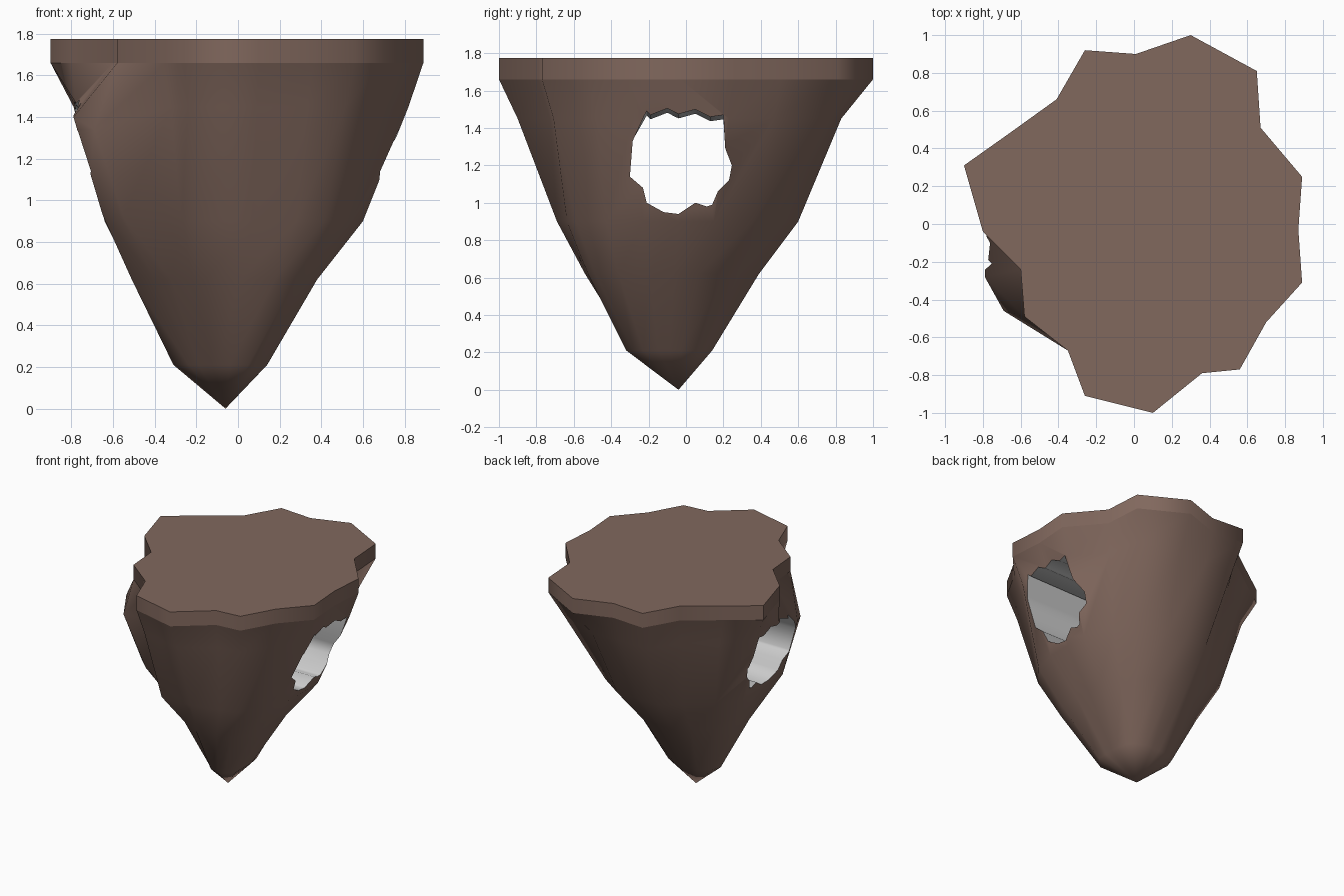
import bpy, bmesh, math

if "Cube" in bpy.data.objects:
    bpy.data.objects.remove(bpy.data.objects["Cube"])

def material(name, col):
    m = bpy.data.materials.new(name)
    m.diffuse_color = (*col, 1)
    m.use_nodes = True
    m.node_tree.nodes["Principled BSDF"].inputs["Base Color"].default_value = m.diffuse_color
    return m

def make(name, bm, mat):
    bmesh.ops.recalc_face_normals(bm, faces=bm.faces)
    me = bpy.data.meshes.new(name)
    bm.to_mesh(me)
    bm.free()
    me.materials.append(mat)
    ob = bpy.data.objects.new(name, me)
    bpy.context.collection.objects.link(ob)
    return ob

def skin(bm, rings):
    for a, b in zip(rings, rings[1:]):
        n = len(a)
        for i in range(n):
            bm.faces.new((a[i], a[(i + 1) % n], b[(i + 1) % n], b[i]))

# Ragged plan outline of the flat top
OUT = [(.30, 1), (.65, .81), (.67, .51), (.89, .25), (.87, -.03), (.89, -.31), (.70, -.52),
       (.56, -.77), (.36, -.79), (.10, -1), (-.26, -.91), (-.35, -.67), (-.58, -.49),
       (-.60, -.24), (-.80, -.04), (-.90, .31), (-.66, .48), (-.41, .66), (-.26, .92), (.01, .90)]

def ring_points(z, scale, cx, cy, reach):
    # Scaled outline, trimmed to its reach in the eight compass directions from +x round
    pts = []
    for x, y in OUT:
        a, r = math.atan2(y, x), scale * math.hypot(x, y)
        for k, d in enumerate(reach):
            b = k * math.pi / 4
            c = math.cos(a - b)
            if c > .1:
                r = min(r, (d - cx * math.cos(b) - cy * math.sin(b)) / c)
        pts.append((cx + r * math.cos(a), cy + r * math.sin(a), z))
    return pts

# Rock: rim, tapering rings, pointed base
levels = [(1.45, .92, 0, 0, (.82, .91, .83, .79, .79, .80, .90, .88)),
          (.90, .78, 0, -.02, (.60, .60, .60, .60, .64, .66, .69, .71)),
          (.62, .60, -.04, -.05, (.38, .36, .39, .43, .51, .43, .54, .54)),
          (.21, .34, -.06, -.08, (.14, .13, .14, .27, .31, .23, .34, .26))]
layout = [[(x, y, z) for x, y in OUT] for z in (1.775, 1.66)]
layout += [ring_points(*l) for l in levels]
# Bulge sticking out under the notch in the rim
layout[2][12] = (-.69, -.46, 1.34)
layout[2][13] = (-.79, -.28, 1.40)
layout[2][14] = (-.78, -.05, 1.47)
layout[3][12] = (-.55, -.38, .92)
layout[3][13] = (-.65, -.29, .93)
bm = bmesh.new()
rings = [[bm.verts.new(p) for p in pts] for pts in layout]
skin(bm, rings)
bm.faces.new(rings[0])
tip = bm.verts.new((-.06, -.04, 0))
for i, v in enumerate(rings[-1]):
    bm.faces.new((v, rings[-1][(i + 1) % len(OUT)], tip))
rock = make("floating_rock", bm, material("rock_brown", (.22, .138, .11)))

# Tunnel cutter running along x
HOLE = [(-.21, 1.46), (-.19, 1.44), (-.10, 1.475), (-.04, 1.445), (.05, 1.47), (.13, 1.43),
        (.20, 1.44), (.21, 1.29), (.245, 1.2), (.23, 1.12), (.17, 1.06), (.14, .99), (.11, .98),
        (.05, 1), (-.04, .94), (-.12, .95), (-.21, 1), (-.23, 1.08), (-.30, 1.14), (-.285, 1.33)]
bm = bmesh.new()
ends = [[bm.verts.new((x, y, z + (lift if z > 1.4 else 0))) for y, z in HOLE]
        for x, lift in ((-1.2, 0), (1.2, .035))]
skin(bm, ends)
for e in ends:
    bm.faces.new(e)
cutter = make("tunnel_cutter", bm, material("tunnel_grey", (.6, .6, .6)))
cutter.hide_render = True

# Cut the tunnel, keeping its grey walls
mod = rock.modifiers.new("tunnel", 'BOOLEAN')
mod.operation = 'DIFFERENCE'
mod.solver = 'EXACT'
mod.material_mode = 'TRANSFER'
mod.object = cutter
bpy.context.view_layer.objects.active = rock
rock.select_set(True)
bpy.ops.object.modifier_apply(modifier="tunnel")
bpy.data.objects.remove(cutter)

# Smooth rock with a hard line under the rim
bpy.ops.object.shade_smooth_by_angle(angle=math.radians(70))
me = rock.data
for e in me.edges:
    if all(abs(me.vertices[v].co.z - 1.66) < .001 for v in e.vertices):
        e.use_edge_sharp = True
